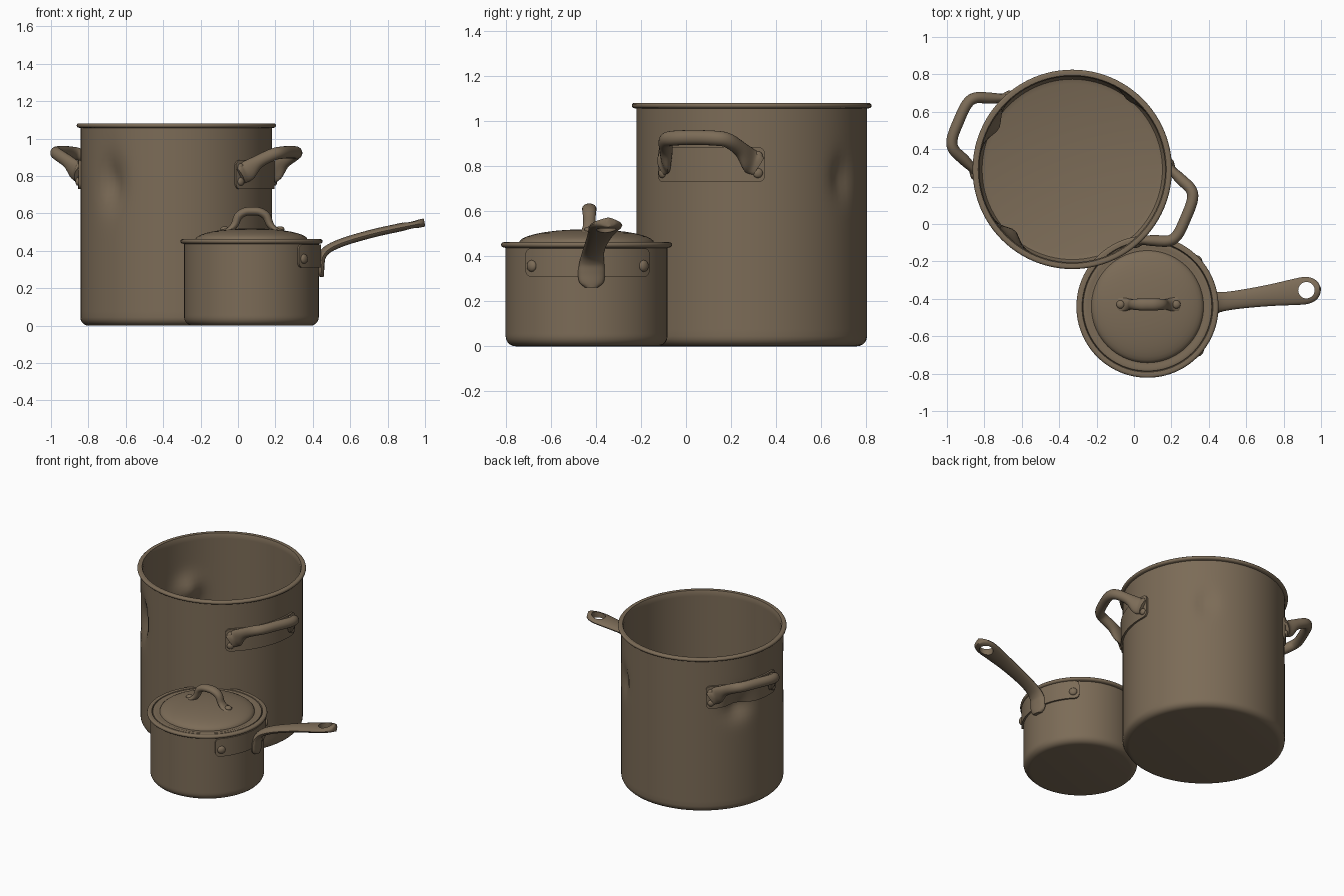
import bpy, bmesh
from math import sin, cos, pi, radians, sqrt, exp, atan2
from mathutils import Vector, Matrix

if "Cube" in bpy.data.objects:
    bpy.data.objects.remove(bpy.data.objects["Cube"])

metal = bpy.data.materials.new("aged_brown_metal")
metal.use_nodes = True
colour = (0.2, 0.148, 0.095, 1)
metal.diffuse_color = colour
metal.node_tree.nodes["Principled BSDF"].inputs["Base Color"].default_value = colour

STOCK = Vector((-0.33, 0.292, 0))   # large pot centre
SAUCE = Vector((0.072, -0.442, 0))  # small pot centre
STOCK_R, SAUCE_R = 0.513, 0.36
# dents in the large pot: angle, height, half width, half height, depth
DENTS = [(227, 0.76, 0.09, 0.15, 0.05),
         (51, 0.75, 0.07, 0.11, 0.025),
         (151, 0.72, 0.10, 0.10, 0.05)]


def finish(name, bm, place=None):
    """Turn a bmesh into a smooth shaded object."""
    if place is not None:
        bm.transform(place)
    bmesh.ops.recalc_face_normals(bm, faces=bm.faces)
    mesh = bpy.data.meshes.new(name)
    bm.to_mesh(mesh)
    bm.free()
    mesh.polygons.foreach_set("use_smooth", [True] * len(mesh.polygons))
    mesh.set_sharp_from_angle(angle=radians(40))
    mesh.materials.append(metal)
    obj = bpy.data.objects.new(name, mesh)
    bpy.context.collection.objects.link(obj)
    return obj


def dent(bm):
    """Push wall vertices inward around each dent."""
    for v in bm.verts:
        r = v.co.xy.length
        if r < STOCK_R - 0.04:
            continue
        push = 0
        for deg, z, w, h, depth in DENTS:
            a = atan2(v.co.y, v.co.x) - radians(deg)
            a = (a + pi) % (2 * pi) - pi
            push += depth * exp(-1.5 * ((a * STOCK_R / w) ** 2 + ((v.co.z - z) / h) ** 2))
        v.co.xy *= (r - push) / r


def lathe(profile, steps=96):
    """Spin an (r, z) profile around the z axis."""
    bm = bmesh.new()
    rings = []
    for r, z in profile:
        if r == 0:
            rings.append([bm.verts.new((0, 0, z))] * steps)
        else:
            rings.append([bm.verts.new((r * cos(2 * pi * i / steps), r * sin(2 * pi * i / steps), z))
                          for i in range(steps)])
    for a, b in zip(rings, rings[1:]):
        for i in range(steps):
            j = (i + 1) % steps
            corners = list(dict.fromkeys((a[i], a[j], b[j], b[i])))
            bm.faces.new(corners)
    return bm


def pot(name, centre, R, height, lip, dented=False):
    """Open pot with rounded base, thin wall and rolled rim."""
    c = 0.045
    inner = R - 0.016
    base = [(R - c + c * sin(t * pi / 10), c - c * cos(t * pi / 10)) for t in range(6)]
    wall = [c + (height - 0.04 - c) * i / 32 for i in range(1, 33)]
    rim_z = height - 0.012
    rim_r = R + lip - 0.012
    rim = [(rim_r + 0.012 * cos(t * pi / 6), rim_z + 0.012 * sin(t * pi / 6)) for t in range(-3, 4)]
    profile = [(0, 0)] + base + [(R, z) for z in wall] + [(R, height - 0.026)] + rim
    profile += [(inner + 0.006, height - 0.002), (inner, height - 0.02)]
    profile += [(inner, z) for z in reversed(wall)]
    profile += [(inner, c + 0.01), (inner - 0.015, 0.03), (inner - 0.04, 0.022), (0, 0.022)]
    bm = lathe(profile)
    if dented:
        dent(bm)
    return finish(name, bm, Matrix.Translation(centre))


def wrapped_plate(name, centre, R, deg, half_deg, z0, z1, thick=0.012, dented=False):
    """Rounded plate bent around a pot wall."""
    bm = bmesh.new()
    n, c = 48, 0.03
    span = radians(half_deg)
    cols = []
    for i in range(n + 1):
        u = -cos(pi * i / n)            # denser towards the ends
        a = radians(deg) + span * u
        d = min(c, (1 - abs(u)) * span * R)
        cut = c - sqrt(max(0, c * c - (c - d) ** 2))
        lo, hi = z0 + cut, z1 - cut
        mids = [lo + (hi - lo) * k / 4 for k in range(5)]
        loop = [(R + thick, z) for z in mids] + [(R - 0.005, z) for z in reversed(mids)]
        cols.append([bm.verts.new((r * cos(a), r * sin(a), z)) for r, z in loop])
    for a, b in zip(cols, cols[1:]):
        for k in range(len(a)):
            m = (k + 1) % len(a)
            bm.faces.new((a[k], a[m], b[m], b[k]))
    bm.faces.new(cols[0])
    bm.faces.new(cols[-1])
    if dented:
        dent(bm)
    return finish(name, bm, Matrix.Translation(centre))


def rivet(name, position, normal, size=0.022):
    """Low domed rivet head."""
    bm = bmesh.new()
    bmesh.ops.create_uvsphere(bm, u_segments=16, v_segments=10, radius=size)
    turn = Vector(normal).to_track_quat('Z', 'Y').to_matrix().to_4x4()
    finish(name, bm, Matrix.Translation(position) @ turn @ Matrix.Diagonal((1, 1, 0.6, 1)))


def sweep(stations, ref, sub=5, sides=18):
    """Oval tube through (x, y, z, half width, half thickness) stations."""
    s = [Vector(p) for p in stations]
    s = [2 * s[0] - s[1]] + s + [2 * s[-1] - s[-2]]
    path = []
    for i in range(1, len(s) - 2):
        p, q, r, w = s[i - 1:i + 3]
        for k in range(sub):
            t = k / sub
            path.append(0.5 * (2 * q + (r - p) * t + (2 * p - 5 * q + 4 * r - w) * t * t
                               + (3 * q - p - 3 * r + w) * t ** 3))
    path.append(s[-2])
    bm = bmesh.new()
    rings = []
    for i, p in enumerate(path):
        tangent = (path[min(i + 1, len(path) - 1)] - path[max(i - 1, 0)]).to_3d()
        tangent = Vector(tangent[:3]).normalized()
        side = Vector(ref)
        side = (side - tangent * side.dot(tangent)).normalized()
        out = tangent.cross(side)
        mid = Vector(p[:3])
        rings.append([bm.verts.new(mid + side * p[3] * cos(2 * pi * k / sides)
                                   + out * p[4] * sin(2 * pi * k / sides)) for k in range(sides)])
    for a, b in zip(rings, rings[1:]):
        for k in range(sides):
            m = (k + 1) % sides
            bm.faces.new((a[k], a[m], b[m], b[k]))
    bm.faces.new(rings[0])
    bm.faces.new(rings[-1])
    return bm


# Pots
pot("stock_pot", STOCK, STOCK_R, 1.082, 0.02, dented=True)
pot("saucepan", SAUCE, SAUCE_R, 0.463, 0.02)

# Side handles of the large pot: plate, bent grip and two rivets per end
half = [(0.475, -0.235, 0.80, 0.045, 0.016), (0.495, -0.205, 0.825, 0.055, 0.022),
        (0.55, -0.18, 0.875, 0.036, 0.030), (0.625, -0.15, 0.915, 0.033, 0.030),
        (0.655, -0.10, 0.925, 0.033, 0.030)]
grip = half + [(0.66, 0, 0.928, 0.033, 0.030)] + [(r, -t, z, w, h) for r, t, z, w, h in reversed(half)]
for label, deg in (("left", -23), ("right", 157)):
    wrapped_plate(label + "_handle_plate", STOCK, STOCK_R, deg, 29.5, 0.73, 0.885, dented=True)
    place = Matrix.Translation(STOCK) @ Matrix.Rotation(radians(deg), 4, 'Z')
    finish(label + "_side_handle", sweep(grip, (0, 0, 1)), place)
    for end in (-1, 1):
        a = radians(deg + 26 * end)
        out = Vector((cos(a), sin(a), 0))
        for z in (0.77, 0.845):
            rivet(label + "_handle_rivet", STOCK + out * (STOCK_R + 0.014) + Vector((0, 0, z)), out)

# Lid of the small pot
lid = [(0, 0.445), (0.34, 0.445), (0.346, 0.452), (0.344, 0.46), (0.33, 0.464), (0.315, 0.459)]
lid += [(0.30 * cos(t * pi / 20), 0.460 + 0.06 * sin(t * pi / 20)) for t in range(10)] + [(0, 0.52)]
finish("lid", lathe(lid), Matrix.Translation(SAUCE))

# Arched lid handle with riveted feet
half = [(-0.178, 0, 0.496, 0.022, 0.008), (-0.16, 0, 0.502, 0.043, 0.012),
        (-0.125, 0, 0.512, 0.036, 0.015), (-0.095, 0, 0.54, 0.028, 0.02),
        (-0.075, 0, 0.585, 0.029, 0.023), (-0.04, 0, 0.608, 0.032, 0.023)]
arch = half + [(0, 0, 0.612, 0.032, 0.023)] + [(-x, y, z, w, h) for x, y, z, w, h in reversed(half)]
top = SAUCE + Vector((0.005, 0.012, 0))
finish("lid_handle", sweep(arch, (0, 1, 0)), Matrix.Translation(top))
for end in (-1, 1):
    rivet("lid_handle_rivet", top + Vector((0.15 * end, 0, 0.518)), (0.15 * end, 0, 1))

# Long handle: wall plate, rivets and flat grip with a hanging hole
wrapped_plate("long_handle_plate", SAUCE, SAUCE_R, 1, 48, 0.31, 0.435)
for end in (-1, 1):
    a = radians(1 + 42 * end)
    out = Vector((cos(a), sin(a), 0))
    rivet("long_handle_rivet", SAUCE + out * (SAUCE_R + 0.012) + Vector((0, 0, 0.357)), out, 0.026)

shape = [(0.436, 0.262, 0.03), (0.438, 0.285, 0.055), (0.44, 0.33, 0.06), (0.45, 0.375, 0.055),
         (0.49, 0.415, 0.05), (0.58, 0.453, 0.05), (0.72, 0.493, 0.057), (0.84, 0.52, 0.068),
         (0.91, 0.534, 0.073), (0.955, 0.543, 0.064), (0.985, 0.549, 0.04), (0.996, 0.551, 0.012)]
stations = [(x, -0.42 + 0.135 * (x - 0.44), z, w, 0.022) for x, z, w in shape]
handle = finish("long_handle", sweep(stations, (-0.13, 0.99, 0)))

bm = bmesh.new()
bmesh.ops.create_cone(bm, cap_ends=True, segments=32, radius1=0.044, radius2=0.044, depth=0.3)
cutter = finish("hole_cutter", bm, Matrix.Translation((0.922, -0.354, 0.535)))
cutter.hide_render = True
cut = handle.modifiers.new("hanging_hole", 'BOOLEAN')
cut.operation = 'DIFFERENCE'
cut.solver = 'EXACT'
cut.object = cutter
graph = bpy.context.evaluated_depsgraph_get()
handle.data = bpy.data.meshes.new_from_object(handle.evaluated_get(graph))
handle.modifiers.clear()
bpy.data.objects.remove(cutter)
handle.data.set_sharp_from_angle(angle=radians(40))
